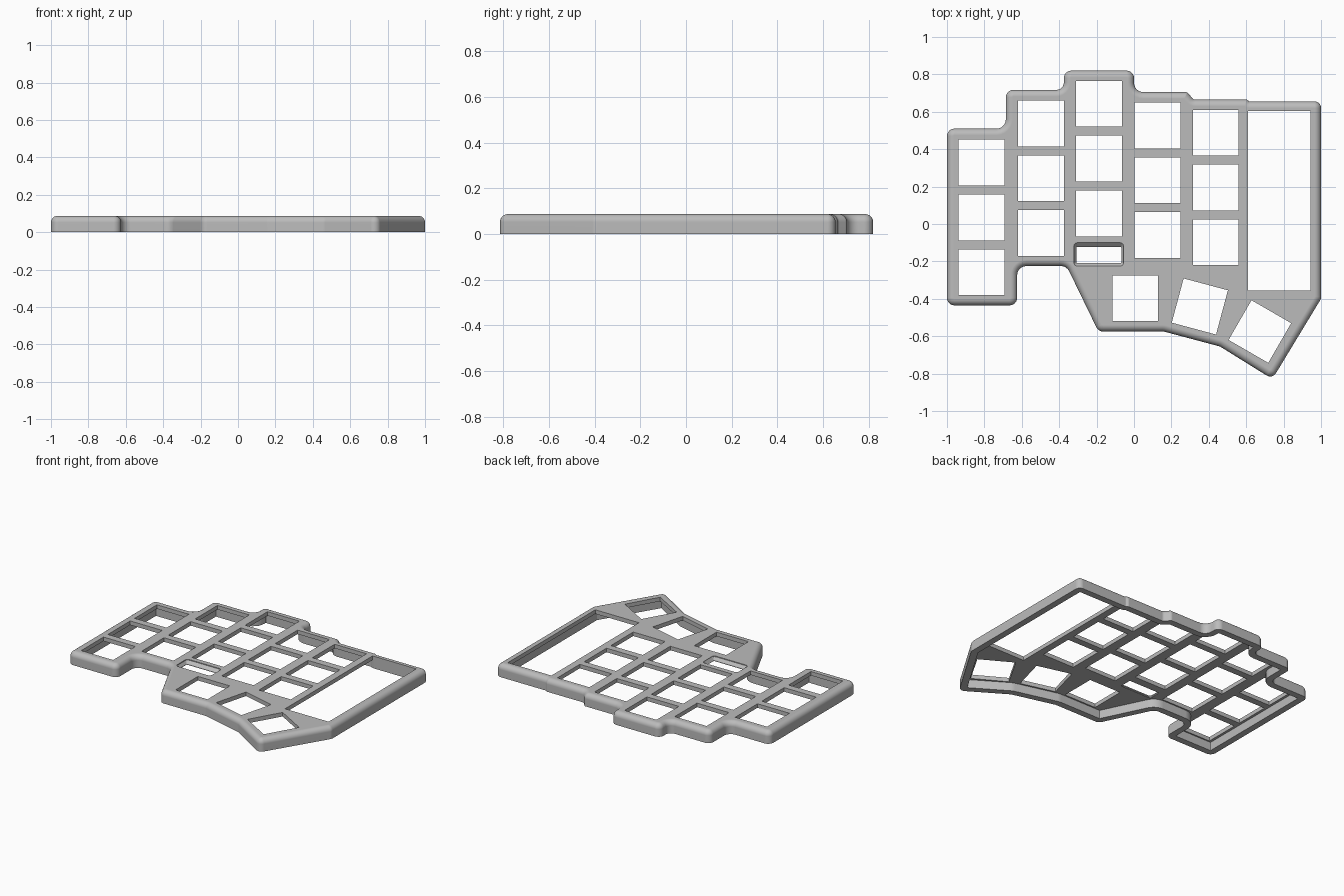
import bpy, bmesh, math
from mathutils import Vector, Matrix

if "Cube" in bpy.data.objects:
    bpy.data.objects.remove(bpy.data.objects["Cube"])

HEIGHT, PLATE, WALL, ROUND, KEY, PITCH = 0.087, 0.028, 0.045, 0.035, 0.245, 0.293

grey = bpy.data.materials.new("case grey")
grey.use_nodes = True
COLOUR = (0.5, 0.5, 0.5, 1)
grey.diffuse_color = COLOUR
grey.node_tree.nodes["Principled BSDF"].inputs["Base Color"].default_value = COLOUR

# Case outline, clockwise from the back right: x, y, corner radius
OUTLINE = [(-1, .51, .04), (-.685, .51, .05), (-.685, .717, .04), (-.375, .717, .04),
           (-.375, .82, .04), (0, .82, .04), (0, .705, .05), (.285, .705, .02),
           (.318, .665, .02), (.602, .665, .005), (.617, .655, .005), (1, .655, .035),
           (1, -.4, .04), (.74, -.829, .036), (.46, -.655, .05), (.16, -.575, .05),
           (-.19, -.575, .04), (-.36, -.225, .05), (-.625, -.225, .05),
           (-.625, -.435, .04), (-1, -.435, .04)]


def rounded_loop(corners, inset=0, steps=6):
    """Clockwise corners moved inward, each replaced by an arc."""
    points = []
    n = len(corners)
    for i, (x, y, r) in enumerate(corners):
        p = Vector((x, y))
        a = (p - Vector(corners[i - 1][:2])).normalized()
        b = (Vector(corners[(i + 1) % n][:2]) - p).normalized()
        na, nb = Vector((a.y, -a.x)), Vector((b.y, -b.x))
        p = p + (na + nb) * inset / (1 + na.dot(nb))
        turn = math.atan2(a.x * b.y - a.y * b.x, a.dot(b))
        side = 1 if turn < 0 else -1
        r = max(r - side * inset, 0.003)
        start = p - a * r * math.tan(abs(turn) / 2)
        centre = start + na * r * side
        for k in range(steps + 1):
            points.append(centre + Matrix.Rotation(turn * k / steps, 2) @ (start - centre))
    return points


def add_stack(bm, layers):
    """Join loops given as (points, z) and cap both ends."""
    rings = [[bm.verts.new((p.x, p.y, z)) for p in pts] for pts, z in layers]
    for low, high in zip(rings, rings[1:]):
        for i in range(len(low)):
            bm.faces.new((low[i - 1], low[i], high[i], high[i - 1]))
    bm.faces.new(rings[0])
    bm.faces.new(rings[-1])


def make_object(name, bm):
    bmesh.ops.recalc_face_normals(bm, faces=bm.faces)
    mesh = bpy.data.meshes.new(name)
    bm.to_mesh(mesh)
    bm.free()
    mesh.materials.append(grey)
    obj = bpy.data.objects.new(name, mesh)
    bpy.context.collection.objects.link(obj)
    return obj


def rectangle(x0, x1, y0, y1, r):
    return [(x0, y1, r), (x1, y1, r), (x1, y0, r), (x0, y0, r)]


# Hollow shell: cavity ceiling, inner wall, outer wall, rounded top edge
bm = bmesh.new()
layers = [(rounded_loop(OUTLINE, WALL), HEIGHT - PLATE),
          (rounded_loop(OUTLINE, WALL), 0)]
layers.append((rounded_loop(OUTLINE), 0))
for k in range(7):
    t = math.pi / 2 * k / 6
    layers.append((rounded_loop(OUTLINE, ROUND * (1 - math.cos(t))),
                   HEIGHT - ROUND + ROUND * math.sin(t)))
add_stack(bm, layers)
case = make_object("keyboard_case", bm)

# Key openings: three per column, then the thumb cluster
keys = [(x, y - PITCH * row, 0)
        for x, y in ((-.815, .328), (-.498, .538), (-.187, .643), (.125, .527), (.437, .488))
        for row in range(3)]
keys += [(.007, -.397, 0), (.352, -.441, -15), (.673, -.575, -30)]
bm = bmesh.new()
for x, y, angle in keys:
    place = (Matrix.Translation((x, y, HEIGHT)) @ Matrix.Rotation(math.radians(angle), 4, 'Z')
             @ Matrix.Diagonal((KEY, KEY, 0.1, 1)))
    bmesh.ops.create_cube(bm, size=1, matrix=place)

# Large controller window
window = Matrix.Translation((.777, .125, HEIGHT)) @ Matrix.Diagonal((.335, .96, .1, 1))
bmesh.ops.create_cube(bm, size=1, matrix=window)

# Tapered display slot
wide = rounded_loop(rectangle(-.322, -.055, -.225, -.1, .02))
narrow = rounded_loop(rectangle(-.308, -.068, -.208, -.122, .004))
add_stack(bm, [(narrow, 0.03), (narrow, HEIGHT - PLATE + .003),
               (wide, HEIGHT - .005), (wide, HEIGHT + .03)])
cutter = make_object("opening_cutter", bm)
cutter.hide_render = True

# Cut the openings and shade
bpy.ops.object.select_all(action='DESELECT')
case.select_set(True)
bpy.context.view_layer.objects.active = case
cut = case.modifiers.new("openings", 'BOOLEAN')
cut.operation = 'DIFFERENCE'
cut.solver = 'EXACT'
cut.object = cutter
bpy.ops.object.modifier_apply(modifier=cut.name)
bpy.data.objects.remove(cutter)
bpy.ops.object.shade_smooth_by_angle(angle=math.radians(30))
weighted = case.modifiers.new("even_shading", 'WEIGHTED_NORMAL')
weighted.keep_sharp = True
